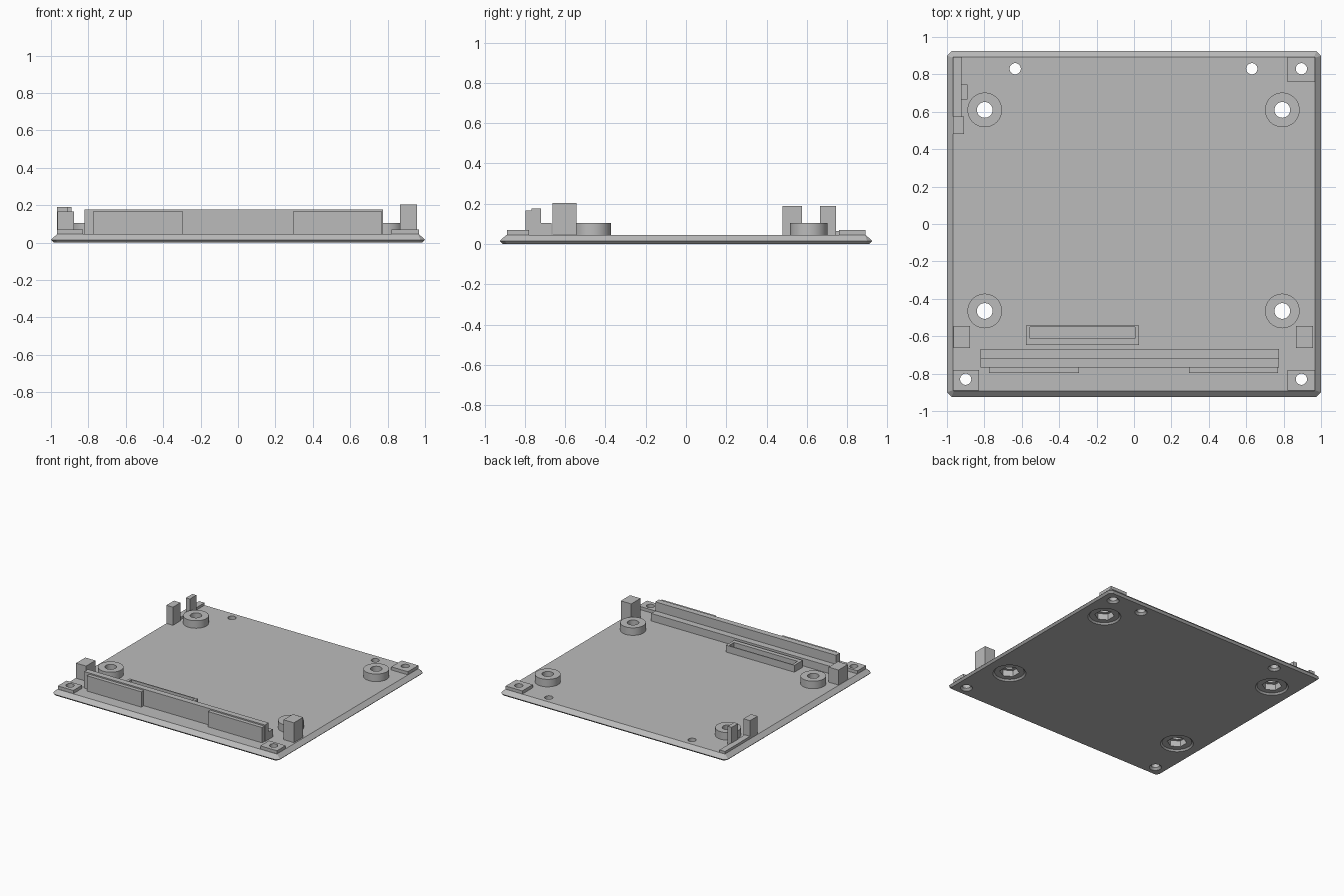
import bpy, bmesh, math
from mathutils import Matrix

if "Cube" in bpy.data.objects:
    bpy.data.objects.remove(bpy.data.objects["Cube"], do_unlink=True)

grey = bpy.data.materials.new("plain grey")
grey.use_nodes = True
grey.diffuse_color = (0.5, 0.5, 0.5, 1)
grey.node_tree.nodes["Principled BSDF"].inputs["Base Color"].default_value = (0.5, 0.5, 0.5, 1)

TOP = 0.045      # top surface of the plate
BEVEL = 0.015    # lower edge chamfer


def make(name, bm):
    bmesh.ops.recalc_face_normals(bm, faces=bm.faces)
    mesh = bpy.data.meshes.new(name)
    bm.to_mesh(mesh)
    bm.free()
    mesh.materials.append(grey)
    ob = bpy.data.objects.new(name, mesh)
    bpy.context.collection.objects.link(ob)
    return ob


def box(name, x0, x1, y0, y1, z1, z0=TOP):
    bm = bmesh.new()
    bmesh.ops.create_cube(bm, size=1)
    size = Matrix.Diagonal((x1 - x0, y1 - y0, z1 - z0, 1))
    spot = Matrix.Translation(((x0 + x1) / 2, (y0 + y1) / 2, (z0 + z1) / 2))
    bm.transform(spot @ size)
    return make(name, bm)


def drum(name, x, y, z0, z1, r0, r1=None, sides=48):
    bm = bmesh.new()
    bmesh.ops.create_cone(bm, cap_ends=True, segments=sides, radius1=r0,
                          radius2=r0 if r1 is None else r1, depth=z1 - z0,
                          matrix=Matrix.Translation((x, y, (z0 + z1) / 2)))
    return make(name, bm)


def cut(target, cutters):
    bpy.context.view_layer.objects.active = target
    for c in cutters:
        c.hide_render = True
        mod = target.modifiers.new("hole", "BOOLEAN")
        mod.operation = "DIFFERENCE"
        mod.solver = "EXACT"
        mod.object = c
        bpy.ops.object.modifier_apply(modifier=mod.name)


def smooth(ob):
    bpy.ops.object.select_all(action="DESELECT")
    ob.select_set(True)
    bpy.context.view_layer.objects.active = ob
    bpy.ops.object.shade_smooth_by_angle(angle=math.radians(30))


# Base plate: stacked outlines with clipped corners
bm = bmesh.new()
rings = []
for inset, clip, z in ((BEVEL, 0.02, 0), (0, 0.025, BEVEL), (0.032, 0.004, TOP)):
    hx, hy = 1 - inset, 0.925 - inset
    pts = [(hx, clip - hy), (hx, hy - clip), (hx - clip, hy), (clip - hx, hy),
           (-hx, hy - clip), (-hx, clip - hy), (clip - hx, -hy), (hx - clip, -hy)]
    rings.append([bm.verts.new((x, y, z)) for x, y in pts])
for a, b in zip(rings, rings[1:]):
    for i in range(8):
        j = (i + 1) % 8
        bm.faces.new((a[i], a[j], b[j], b[i]))
bm.faces.new(rings[0])
bm.faces.new(rings[-1])
plate = make("base_plate", bm)

# Corner pads
pads = [box("front_right_pad", -0.967, -0.83, -0.89, -0.78, 0.07),
        box("front_left_pad", 0.82, 0.967, -0.89, -0.78, 0.07),
        box("back_left_pad", 0.82, 0.967, 0.76, 0.892, 0.07)]

# Small screw holes, flared underneath
cutters = []
for x, y in ((-0.9, -0.83), (0.895, -0.83), (0.895, 0.83), (-0.635, 0.83), (0.63, 0.83)):
    hole = drum("hole_cutter", x, y, -0.1, 0.2, 0.03, sides=32)
    flare = drum("flare_cutter", x, y, -0.01, BEVEL, 0.055, 0.03, sides=32)
    cut(plate, [hole, flare])
    cutters += [hole, flare]
    for pad in pads:
        if (pad.matrix_world @ pad.data.vertices[0].co).xy.length and \
           min(v.co.x for v in pad.data.vertices) < x < max(v.co.x for v in pad.data.vertices) and \
           min(v.co.y for v in pad.data.vertices) < y < max(v.co.y for v in pad.data.vertices):
            cut(pad, [hole])

# Standoff bosses with nut pockets underneath
for side, x in (("right", -0.798), ("left", 0.793)):
    for end, y in (("front", -0.465), ("back", 0.61)):
        boss = drum(f"{end}_{side}_boss", x, y, TOP, 0.105, 0.0925)
        bolt = drum("bolt_cutter", x, y, -0.1, 0.2, 0.042)
        nut = drum("nut_cutter", x, y, -0.1, 0.06, 0.072, sides=6)
        seat = drum("seat_cutter", x, y, -0.01, 0.012, 0.13, 0.108)
        cut(plate, [seat, nut, bolt])
        cut(boss, [nut, bolt])
        smooth(boss)
        cutters += [bolt, nut, seat]
smooth(plate)
for pad in pads:
    smooth(pad)
for c in cutters:
    bpy.data.objects.remove(c, do_unlink=True)

# Guide posts and side strip
box("front_right_post", -0.965, -0.877, -0.662, -0.545, 0.165)
box("front_left_post", 0.865, 0.957, -0.662, -0.545, 0.203)
box("back_right_post", -0.968, -0.91, 0.48, 0.575, 0.19)
box("back_right_inner_post", -0.925, -0.89, 0.665, 0.745, 0.19)
box("back_right_strip", -0.968, -0.92, 0.55, 0.892, 0.065)

# Long front connector: tall wall, rear step and two face plates
box("connector_wall", -0.82, 0.775, -0.767, -0.72, 0.177)
box("connector_step", -0.82, 0.775, -0.72, -0.667, 0.105)
box("connector_right_plate", -0.775, -0.295, -0.797, -0.767, 0.167)
box("connector_left_plate", 0.293, 0.77, -0.797, -0.767, 0.167)

# Small open socket
socket = box("socket", -0.577, 0.027, -0.647, -0.542, 0.1)
well = box("well_cutter", -0.555, 0.005, -0.612, -0.55, 0.2, 0.055)
cut(socket, [well])
bpy.data.objects.remove(well, do_unlink=True)
